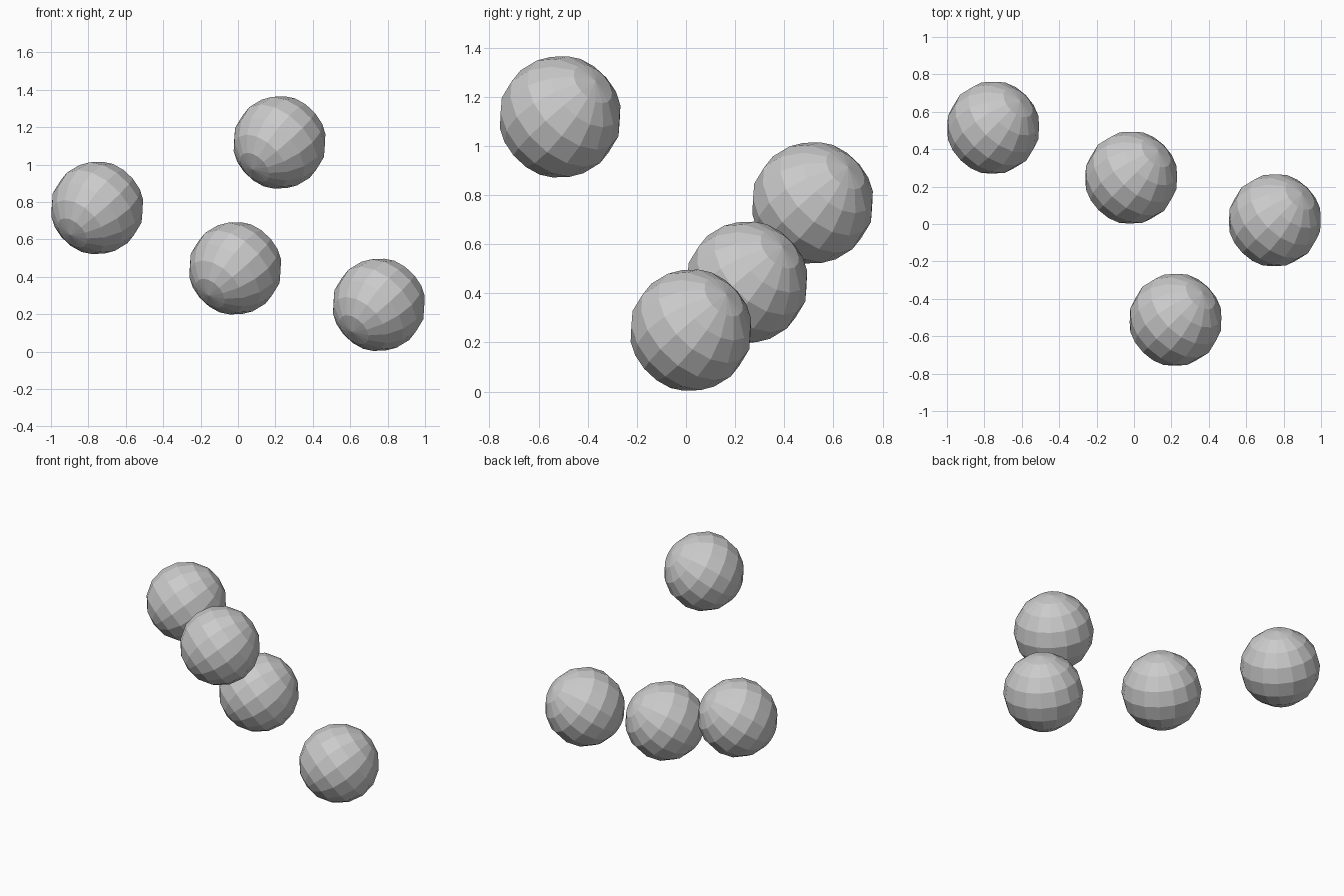
import bpy
from mathutils import Vector

if "Cube" in bpy.data.objects:
    bpy.data.objects.remove(bpy.data.objects["Cube"])

RADIUS = 0.25

grey = bpy.data.materials.new("plain grey")
grey.diffuse_color = (0.6, 0.6, 0.6, 1.0)
grey.use_nodes = True
grey.node_tree.nodes["Principled BSDF"].inputs["Base Color"].default_value = grey.diffuse_color

# Every ball has its poles along the cube diagonal
tilt = Vector((0, 0, 1)).rotation_difference(Vector((1, 1, 1))).to_euler()


def ball(name, centre):
    bpy.ops.mesh.primitive_uv_sphere_add(
        segments=16, ring_count=8, radius=RADIUS, location=centre, rotation=tilt)
    obj = bpy.context.object
    obj.name = name
    obj.data.materials.append(grey)
    bpy.ops.object.shade_flat()


# Four loose, flat-faced balls
ball("left_ball", (-0.753, 0.515, 0.768))
ball("middle_ball", (-0.015, 0.248, 0.445))
ball("right_ball", (0.753, 0.02, 0.25))
ball("upper_ball", (0.222, -0.512, 1.118))
